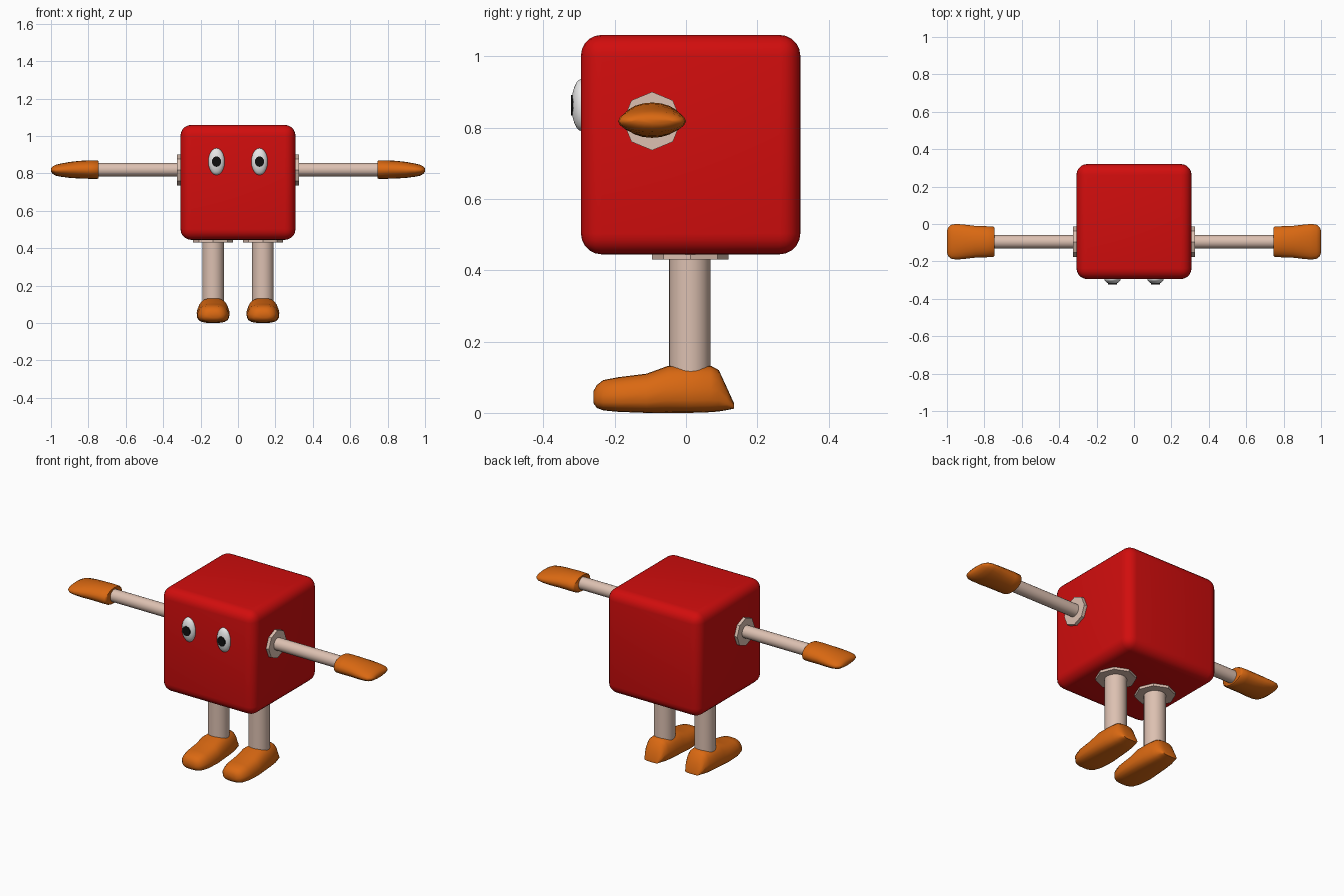
import bpy, bmesh, math
from mathutils import Matrix, Vector

if "Cube" in bpy.data.objects:
    bpy.data.objects.remove(bpy.data.objects["Cube"])


def material(name, rgb):
    m = bpy.data.materials.new(name)
    m.diffuse_color = (*rgb, 1)
    m.use_nodes = True
    m.node_tree.nodes["Principled BSDF"].inputs["Base Color"].default_value = m.diffuse_color
    return m


RED = material("red", (0.64, 0.004, 0.004))
ORANGE = material("orange", (0.70, 0.14, 0.006))
SKIN = material("pale skin", (0.72, 0.53, 0.44))
WHITE = material("eye white", (0.8, 0.8, 0.8))
BLACK = material("black", (0.005, 0.005, 0.005))


def finish(bm, name, mat, angle=40):
    bmesh.ops.recalc_face_normals(bm, faces=bm.faces)
    mesh = bpy.data.meshes.new(name)
    bm.to_mesh(mesh)
    bm.free()
    mesh.materials.append(mat)
    ob = bpy.data.objects.new(name, mesh)
    bpy.context.collection.objects.link(ob)
    bpy.ops.object.select_all(action='DESELECT')
    ob.select_set(True)
    bpy.context.view_layer.objects.active = ob
    bpy.ops.object.shade_smooth_by_angle(angle=math.radians(angle))
    return ob


def rod(name, mat, a, b, r, sides, spin=0.0, squash=(1, 1, 1), angle=40):
    """Cylinder of radius r from point a to point b."""
    a, b = Vector(a), Vector(b)
    bm = bmesh.new()
    bmesh.ops.create_cone(bm, cap_ends=True, segments=sides, radius1=r, radius2=r,
                          depth=(b - a).length)
    rot = (b - a).to_track_quat('Z', 'Y').to_matrix().to_4x4()
    bm.transform(Matrix.Translation((a + b) / 2) @ Matrix.Diagonal((*squash, 1)) @ rot
                 @ Matrix.Rotation(spin, 4, 'Z'))
    return finish(bm, name, mat, angle)


def loft(name, mat, stations, place, power, taper=0.0, sides=20, angle=50):
    """Skin rounded sections (along, low, high, half_width); place maps to space."""
    bm = bmesh.new()
    rings = []
    for along, low, high, half in stations:
        ring = []
        for i in range(sides):
            t = 2 * math.pi * i / sides
            c, s = math.cos(t), math.sin(t)
            u = math.copysign(abs(c) ** (2 / power), c)
            v = math.copysign(abs(s) ** (2 / power), s)
            w = half * u * (1 - taper * max(v, 0))
            ring.append(bm.verts.new(place(along, w, (low + high) / 2 + v * (high - low) / 2)))
        rings.append(ring)
    for p, q in zip(rings, rings[1:]):
        for i in range(sides):
            j = (i + 1) % sides
            bm.faces.new((p[i], p[j], q[j], q[i]))
    bm.faces.new(rings[0])
    bm.faces.new(rings[-1])
    return finish(bm, name, mat, angle)


# Rounded cube body
bm = bmesh.new()
bmesh.ops.create_cube(bm, size=0.615)
bmesh.ops.bevel(bm, geom=bm.edges[:], offset=0.058, segments=5, profile=0.5,
                affect='EDGES')
bm.transform(Matrix.Translation((0, 0.013, 0.752)))
finish(bm, "body", RED)

# along, low, high, half width
HAND = [(0.745, 0.775, 0.865, 0.074), (0.752, 0.771, 0.869, 0.081),
        (0.79, 0.771, 0.870, 0.083), (0.85, 0.773, 0.867, 0.085),
        (0.90, 0.776, 0.861, 0.091), (0.945, 0.782, 0.853, 0.095),
        (0.975, 0.788, 0.846, 0.092), (0.992, 0.799, 0.837, 0.079),
        (1.0, 0.811, 0.826, 0.060)]
SHOE = [(-0.260, 0.028, 0.060, 0.036), (-0.250, 0.014, 0.078, 0.056),
        (-0.232, 0.007, 0.092, 0.072), (-0.19, 0.003, 0.100, 0.084),
        (-0.11, 0.0, 0.110, 0.088), (-0.05, 0.0, 0.132, 0.086),
        (0.01, 0.0, 0.134, 0.081), (0.07, 0.002, 0.132, 0.074),
        (0.092, 0.004, 0.120, 0.066), (0.115, 0.008, 0.070, 0.056),
        (0.135, 0.012, 0.026, 0.044)]

for side, s in (("right", 1), ("left", -1)):
    # Arm, its octagonal socket and mitten hand
    y, z = -0.095, 0.82
    rod(side + "_arm", SKIN, (s * 0.29, y, z), (s * 0.76, y, z), 0.036, 20)
    rod(side + "_arm_socket", SKIN, (s * 0.29, y, z - 0.002), (s * 0.326, y, z - 0.002),
        0.082, 8, angle=25)
    loft(side + "_hand", ORANGE, HAND, lambda a, w, h: (s * a, y + w, h), 2.0)

    # Leg, its octagonal socket and shoe
    x = s * 0.133
    rod(side + "_leg", SKIN, (x, 0.01, 0.08), (x, 0.01, 0.46), 0.058, 24)
    rod(side + "_leg_socket", SKIN, (x, 0.012, 0.43), (x, 0.012, 0.46), 0.107, 8, angle=25)
    loft(side + "_shoe", ORANGE, SHOE, lambda a, w, h: (x + w, a, h), 3.2, taper=0.22)

    # Domed oval eye with a thin pupil plate
    ex, ez = s * 0.115, 0.863
    bm = bmesh.new()
    bmesh.ops.create_uvsphere(bm, u_segments=20, v_segments=12, radius=1)
    bm.transform(Matrix.Translation((ex, -0.293, ez)) @ Matrix.Diagonal((0.044, 0.028, 0.073, 1))
                 @ Matrix.Rotation(math.pi / 2, 4, 'X'))
    finish(bm, side + "_eye", WHITE)
    rod(side + "_pupil", BLACK, (ex, -0.314, ez), (ex, -0.3225, ez), 0.025, 10,
        squash=(1, 1, 1.15))
